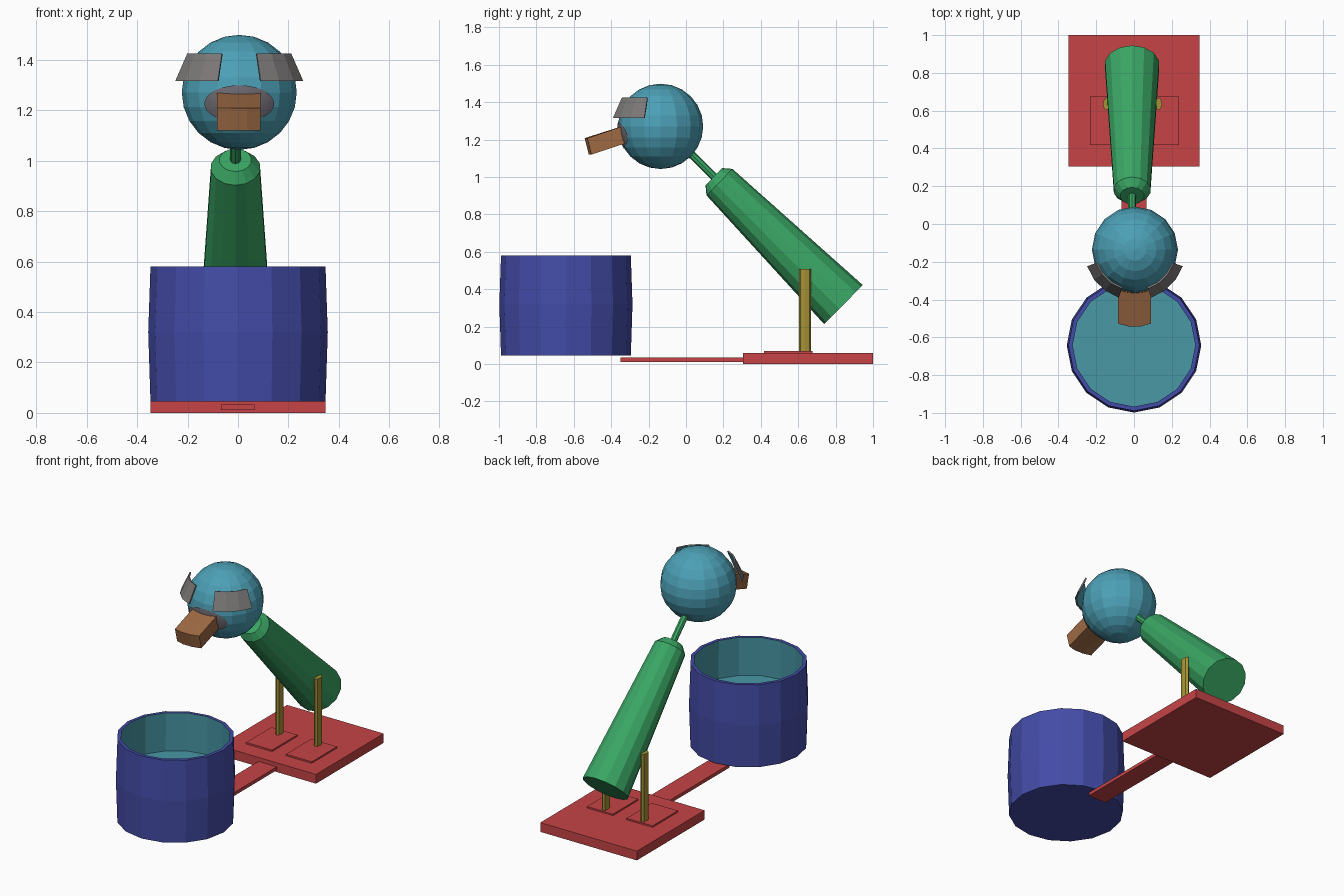
import bpy, bmesh, math
from mathutils import Vector, Matrix

if "Cube" in bpy.data.objects:
    bpy.data.objects.remove(bpy.data.objects["Cube"])


def material(name, r, g, b):
    m = bpy.data.materials.new(name)
    lin = [((c / 255 + 0.055) / 1.055) ** 2.4 for c in (r, g, b)]
    m.diffuse_color = (*lin, 1)
    m.use_nodes = True
    m.node_tree.nodes["Principled BSDF"].inputs["Base Color"].default_value = m.diffuse_color
    return m


RED = material("red", 198, 68, 70)
BLUE = material("blue", 68, 76, 168)
GREEN = material("green", 58, 166, 100)
TEAL = material("teal", 76, 160, 182)
WATER = material("water teal", 72, 152, 166)
YELLOW = material("mustard", 164, 146, 54)
BROWN = material("brown", 158, 106, 68)
GREY = material("grey", 124, 121, 120)
MAUVE = material("muted mauve", 112, 108, 116)


def finish(bm, name, *mats, matrix=None):
    if matrix:
        bm.transform(matrix)
    me = bpy.data.meshes.new(name)
    bm.to_mesh(me)
    bm.free()
    for m in mats:
        me.materials.append(m)
    ob = bpy.data.objects.new(name, me)
    bpy.context.collection.objects.link(ob)
    return ob


def box(name, mat, x0, x1, y0, y1, z0, z1):
    bm = bmesh.new()
    bmesh.ops.create_cube(bm, size=1)
    for v in bm.verts:
        v.co = Vector(((x0 + x1) / 2 + v.co.x * (x1 - x0),
                       (y0 + y1) / 2 + v.co.y * (y1 - y0),
                       (z0 + z1) / 2 + v.co.z * (z1 - z0)))
    return finish(bm, name, mat)


def lathe(name, profile, sides, mats, matrix, second_from=99):
    """Spin (radius, height) rings, capped at both ends."""
    bm = bmesh.new()
    rings = [[bm.verts.new((r * math.cos(2 * math.pi * i / sides),
                            r * math.sin(2 * math.pi * i / sides), h))
              for i in range(sides)] for r, h in profile]
    for k in range(len(rings) - 1):
        a, b = rings[k], rings[k + 1]
        for i in range(sides):
            j = (i + 1) % sides
            f = bm.faces.new((a[i], a[j], b[j], b[i]))
            f.material_index = int(k >= second_from)
    bm.faces.new(rings[0][::-1])
    f = bm.faces.new(rings[-1])
    f.material_index = int(len(rings) - 1 >= second_from)
    return finish(bm, name, *mats, matrix=matrix)


# Stand
box("base", RED, -0.347, 0.347, 0.305, 1.0, 0, 0.06)
box("connecting_bar", RED, -0.067, 0.065, -0.35, 0.31, 0.012, 0.034)
for side, x0, x1, rod_x in (("left", -0.233, -0.047, -0.147), ("right", 0.052, 0.238, 0.131)):
    box(side + "_foot", RED, x0, x1, 0.417, 0.676, 0.055, 0.07)
    lathe(side + "_post", [(1, 0.06), (1, 0.508)], 8, [YELLOW],
          Matrix.Translation((rod_x, 0.636, 0)) @ Matrix.Diagonal((0.017, 0.033, 1, 1)))

# Glass with water: blue outside and rim, teal inside
lathe("glass", [(0.347, 0.045), (0.356, 0.32), (0.347, 0.58), (0.325, 0.58), (0.331, 0.33)],
      16, [BLUE, WATER], Matrix.Translation((0, -0.642, 0)), second_from=3)

# Slanted body and neck share one axis
axis = Vector((0, -0.663, 0.655)).normalized()
xa = Vector((0, axis.z, -axis.y))
ya = axis.cross(xa)
slant = Matrix((xa, ya, axis)).transposed().to_4x4()
slant.translation = (-0.01, 0.842, 0.318)
lathe("body", [(0.147, 0), (0.099, 0.932), (0.064, 0.974)], 14, [GREEN], slant)
lathe("neck", [(0.021, 0.95), (0.021, 1.19)], 8, [GREEN], slant)

# Head
HEAD = Vector((0.005, -0.136, 1.271))
bm = bmesh.new()
bmesh.ops.create_uvsphere(bm, u_segments=16, v_segments=12, radius=0.228)
finish(bm, "head", TEAL, matrix=Matrix.Translation(HEAD))

# Face patch around the beak, hugging the head
bm = bmesh.new()
bmesh.ops.create_grid(bm, x_segments=12, y_segments=12, size=1)
for v in bm.verts:
    u, w = v.co.x, v.co.y
    dx = 0.138 * u * math.sqrt(1 - w * w / 2)
    dz = -0.045 + 0.073 * w * math.sqrt(1 - u * u / 2)
    v.co = (dx, -math.sqrt(0.2295 ** 2 - dx * dx - dz * dz), dz)
finish(bm, "face_patch", MAUVE, matrix=Matrix.Translation(HEAD))

# Eye plates: thin curved shells, grey outside and teal inside
for side, s in (("left", -1), ("right", 1)):
    bm = bmesh.new()
    n = 3
    rows = []
    for r, z in ((0.268, 0.046), (0.218, 0.154), (0.209, 0.151), (0.257, 0.046)):
        row = []
        for i in range(n + 1):
            a = s * math.radians(18.5 + 52.5 * i / n)
            row.append(bm.verts.new((r * math.sin(a), -r * math.cos(a), z)))
        rows.append(row)
    for k in range(4):
        a, b = rows[k], rows[(k + 1) % 4]
        for i in range(n):
            f = bm.faces.new((a[i], a[i + 1], b[i + 1], b[i]))
            f.material_index = int(k == 2)
    for i in (0, n):
        bm.faces.new([row[i] for row in rows])
    bmesh.ops.recalc_face_normals(bm, faces=bm.faces)
    finish(bm, side + "_eye_plate", GREY, TEAL, matrix=Matrix.Translation(HEAD))

# Beak: tilted bar with a slightly bowed tip
bm = bmesh.new()
section = [(-0.27, 1.295), (-0.545, 1.208), (-0.523, 1.12), (-0.27, 1.198)]
cols = []
for x, bow in ((-0.084, 0.018), (-0.03, 0.003), (0.036, 0.003), (0.09, 0.018)):
    cols.append([bm.verts.new((x, y + (bow if y < -0.4 else 0), z)) for y, z in section])
for a, b in zip(cols, cols[1:]):
    for k in range(4):
        bm.faces.new((a[k], a[(k + 1) % 4], b[(k + 1) % 4], b[k]))
bm.faces.new(cols[0])
bm.faces.new(cols[-1])
bmesh.ops.recalc_face_normals(bm, faces=bm.faces)
finish(bm, "beak", BROWN)
